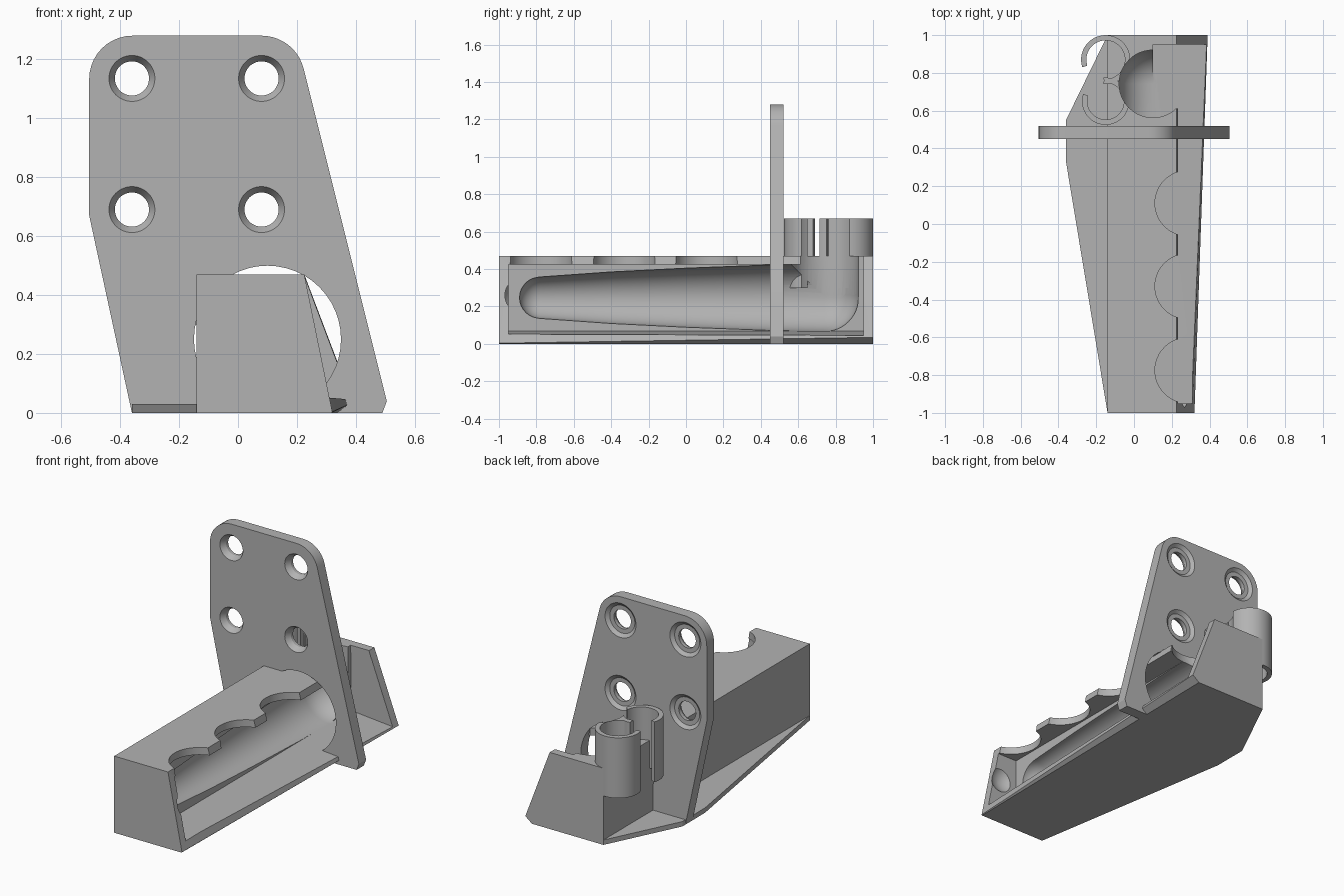
import bpy, bmesh
from math import sin, cos, pi, radians
from mathutils import Vector

old = bpy.data.objects.get("Cube")
if old:
    bpy.data.objects.remove(old)

grey = bpy.data.materials.new("plain grey")
grey.use_nodes = True
COLOUR = (0.45, 0.45, 0.45, 1)
grey.diffuse_color = COLOUR
grey.node_tree.nodes["Principled BSDF"].inputs["Base Color"].default_value = COLOUR


def loft(name, rings):
    """Closed solid through rings of equal point count."""
    bm = bmesh.new()
    loops = [[bm.verts.new(p) for p in ring] for ring in rings]
    n = len(loops[0])
    for a, b in zip(loops, loops[1:]):
        for i in range(n):
            bm.faces.new((a[i], a[(i + 1) % n], b[(i + 1) % n], b[i]))
    bm.faces.new(loops[0])
    bm.faces.new(loops[-1])
    bmesh.ops.recalc_face_normals(bm, faces=bm.faces)
    mesh = bpy.data.meshes.new(name)
    bm.to_mesh(mesh)
    bm.free()
    mesh.materials.append(grey)
    ob = bpy.data.objects.new(name, mesh)
    bpy.context.collection.objects.link(ob)
    return ob


def prism_z(name, pts, z0, z1):
    return loft(name, [[(x, y, z) for x, y in pts] for z in (z0, z1)])


def prism_y(name, pts, y0, y1):
    return loft(name, [[(x, y, z) for x, z in pts] for y in (y0, y1)])


def arc(cx, cy, r, start, end, steps):
    angles = [radians(start + (end - start) * i / steps) for i in range(steps + 1)]
    return [(cx + r * cos(a), cy + r * sin(a)) for a in angles]


def circle(cx, cy, r, n=48):
    return arc(cx, cy, r, 0, 360, n)[:-1]


def lathe_y(name, cx, cz, profile):
    """Round solid about a y axis from (y, radius) pairs."""
    return loft(name, [[(x, y, z) for x, z in circle(cx, cz, r)] for y, r in profile])


def cut(ob, cutters, keep=False):
    bpy.context.view_layer.objects.active = ob
    for c in cutters:
        c.hide_render = True
        mod = ob.modifiers.new("cut", 'BOOLEAN')
        mod.operation = 'DIFFERENCE'
        mod.solver = 'EXACT'
        mod.object = c
        bpy.ops.object.modifier_apply(modifier=mod.name)
        if not keep:
            bpy.data.objects.remove(c)


def smooth(ob):
    bpy.ops.object.select_all(action='DESELECT')
    ob.select_set(True)
    bpy.context.view_layer.objects.active = ob
    bpy.ops.object.shade_smooth_by_angle(angle=radians(30))


AX, AZ = 0.1, 0.247          # axis of the handle cavity
BEND_Y, BEND_R = 0.742, 0.18  # upward bend of the cavity

# Long holder body with a leaning open side and chamfered lower edge
body = loft("holder_body", [
    [(-0.14, -1, 0), (0.317, -1, 0), (0.32, -1, 0.004), (0.225, -1, 0.47), (-0.14, -1, 0.47)],
    [(-0.14, 1, 0), (0.345, 1, 0), (0.39, 1, 0.035), (0.225, 1, 0.47), (-0.14, 1, 0.47)]])

# Side opening between the end walls, floor and top slab
side_opening = prism_y("side_opening_cutter",
                       [(AX, 0.07), (0.5, 0.035), (0.5, 0.425), (AX, 0.425)], -0.95, 0.95)
top_opening = prism_z("top_opening_cutter",
                      [(AX, 0.612), (0.5, 0.612), (0.5, 0.949), (AX, 0.949)], 0.3, 0.6)

# Tapered handle groove with rounded ends
tip = [(-0.78 - 0.11 * cos(a), 0.11 * sin(a)) for a in [pi / 2 * (i + 0.2) / 8 for i in range(8)]]
tail = [(BEND_Y + BEND_R * sin(a), BEND_R * cos(a)) for a in [pi / 2 * i / 12 for i in range(12)]]
taper = [(-0.78, 0.111), (-0.4, 0.138), (0.0, 0.158), (0.45, 0.175)]
groove = lathe_y("groove_cutter", AX, AZ, tip + taper + tail)
riser = prism_z("riser_cutter", circle(AX, BEND_Y, BEND_R - 0.001), AZ + 0.003, 0.8)
dimple = lathe_y("dimple_cutter", 0.22, 0.25,
                 [(-0.87 - 0.11 * cos(a), 0.11 * sin(a)) for a in [pi * (i + 0.2) / 16 for i in range(16)]])

# Finger scallops along the top edge
scallops = [prism_z("scallop_cutter", circle(0.284, y, 0.173), 0.4, 0.55)
            for y in (0.11, -0.33, -0.775)]
cut(body, [side_opening, top_opening, groove, dimple] + scallops)
cut(body, [riser], keep=True)
smooth(body)

# Thin base flange on the closed side
flange = prism_z("base_flange", [(-0.13, -1), (-0.14, -1), (-0.36, 0.33), (-0.36, 0.55),
                                 (-0.14, 1), (-0.13, 1)], 0, 0.03)

# Upright mounting plate with rounded corners
outline = [(-0.36, 0), (0.49, 0), (0.505, 0.04)]
outline += arc(0.08, 1.133, 0.147, 14, 90, 10)
outline += arc(-0.358, 1.133, 0.147, 90, 180, 10)
outline += [(-0.505, 0.67)]
plate = prism_y("mounting_plate", outline, 0.45, 0.52)
cutters = [lathe_y("handle_hole_cutter", AX, 0.25, [(0.4, 0.2495), (0.6, 0.2495)])]
for x in (-0.36, 0.08):
    for z in (0.69, 1.135):
        cutters.append(lathe_y("screw_hole_cutter", x, z, [
            (0.44, 0.078), (0.45, 0.078), (0.482, 0.058), (0.502, 0.058),
            (0.503, 0.085), (0.52, 0.105), (0.53, 0.105)]))
cut(plate, cutters)
smooth(plate)

# Two open tube clips on the rear wall
for name, cy, r, start, end in (("rear_clip", 0.87, 0.13, -95, 198),
                                ("inner_clip", 0.65, 0.125, 162, 455)):
    ring = arc(-0.15, cy, r, start, end, 48) + arc(-0.15, cy, r - 0.028, end, start, 48)
    clip = prism_z(name, ring, 0.3, 0.67)
    cut(clip, [riser], keep=True)
    smooth(clip)

bpy.data.objects.remove(riser)
